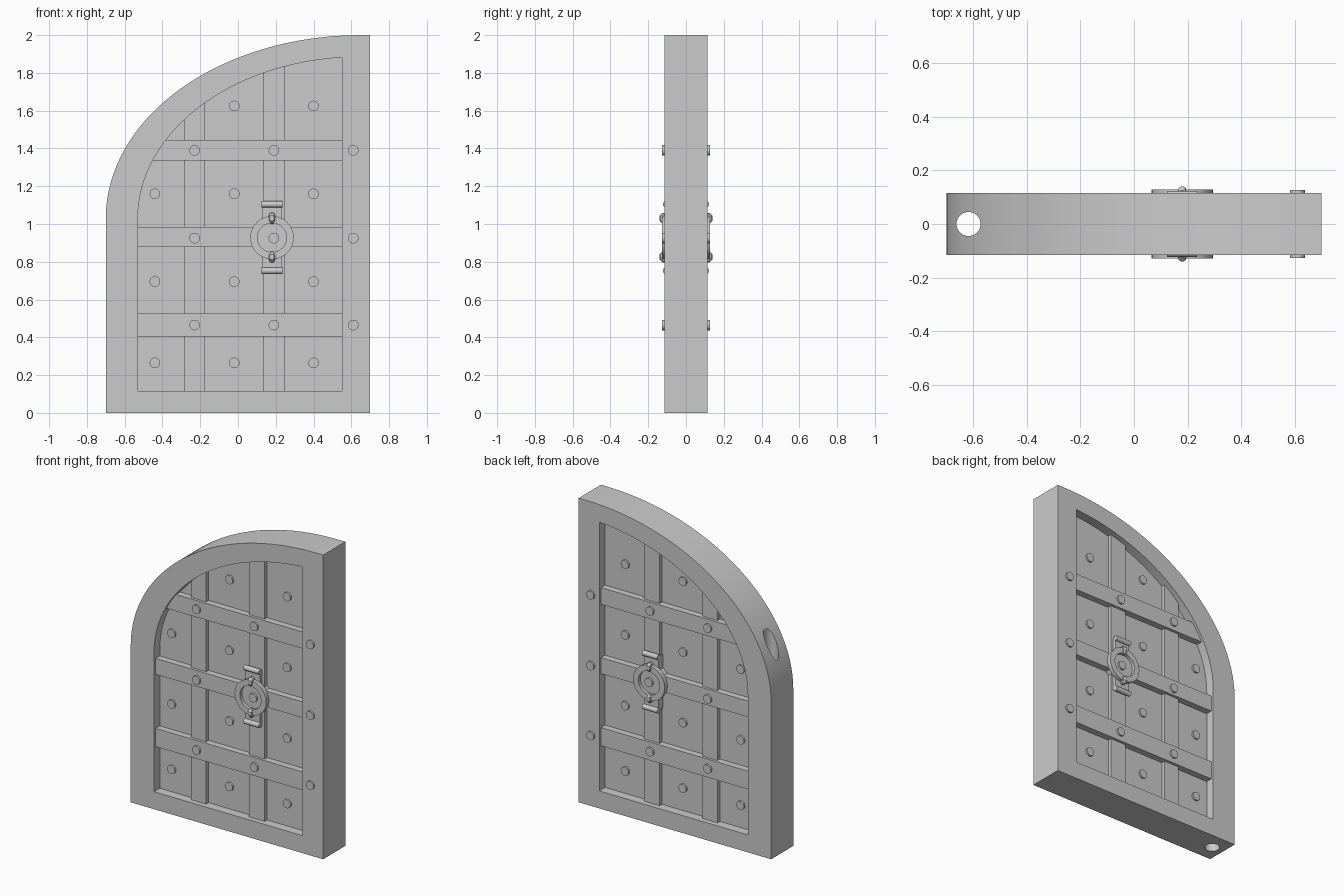
import bpy
import bmesh
from math import cos, sin, pi
from mathutils import Matrix, Vector

cube = bpy.data.objects.get("Cube")
if cube:
    bpy.data.objects.remove(cube, do_unlink=True)

# Single stone grey
GREY = (0.6, 0.6, 0.6, 1.0)
grey = bpy.data.materials.new("plain grey")
grey.use_nodes = True
grey.diffuse_color = GREY
grey.node_tree.nodes["Principled BSDF"].inputs["Base Color"].default_value = GREY


def activate(obj):
    bpy.ops.object.select_all(action='DESELECT')
    obj.select_set(True)
    bpy.context.view_layer.objects.active = obj


def smooth(obj):
    activate(obj)
    bpy.ops.object.shade_smooth_by_angle(angle=pi / 6)


def finish(name, bm):
    bmesh.ops.recalc_face_normals(bm, faces=bm.faces)
    mesh = bpy.data.meshes.new(name)
    bm.to_mesh(mesh)
    bm.free()
    mesh.materials.append(grey)
    obj = bpy.data.objects.new(name, mesh)
    bpy.context.collection.objects.link(obj)
    return obj


def box(name, x0, x1, z0, z1, depth):
    """Box reaching the same depth on both door faces."""
    bm = bmesh.new()
    bmesh.ops.create_cube(bm, size=1)
    bmesh.ops.scale(bm, vec=(x1 - x0, 2 * depth, z1 - z0), verts=bm.verts)
    bmesh.ops.translate(bm, vec=((x0 + x1) / 2, 0, (z0 + z1) / 2), verts=bm.verts)
    return finish(name, bm)


def cylinder(name, centre, radius, length, axis, sides=24):
    bm = bmesh.new()
    turn = Vector((0, 0, 1)).rotation_difference(Vector(axis)).to_matrix().to_4x4()
    bmesh.ops.create_cone(bm, cap_ends=True, segments=sides, radius1=radius,
                          radius2=radius, depth=length,
                          matrix=Matrix.Translation(centre) @ turn)
    obj = finish(name, bm)
    smooth(obj)
    return obj


def arch(name, left, right, bottom, rise, depth, steps=32):
    """Half-arch outline with a quarter-ellipse top, as a solid slab."""
    cx, spring = 0.65, 1.03
    width = cx - left
    pts = [(left, bottom)]
    for i in range(steps + 1):
        a = pi / 2 * i / steps
        x = cx - width * cos(a)
        if x < right:
            pts.append((x, spring + rise * sin(a)))
    u = max(0, cx - right) / width
    pts += [(right, spring + rise * (1 - u * u) ** 0.5), (right, bottom)]
    bm = bmesh.new()
    face = bm.faces.new([bm.verts.new((x, -depth, z)) for x, z in pts])
    out = bmesh.ops.extrude_face_region(bm, geom=[face])
    moved = [v for v in out["geom"] if isinstance(v, bmesh.types.BMVert)]
    bmesh.ops.translate(bm, vec=(0, 2 * depth, 0), verts=moved)
    return finish(name, bm)


def cut(obj, cutter):
    cutter.hide_render = True
    mod = obj.modifiers.new("cut", 'BOOLEAN')
    mod.operation = 'DIFFERENCE'
    mod.solver = 'EXACT'
    mod.object = cutter
    activate(obj)
    bpy.ops.object.modifier_apply(modifier=mod.name)
    bpy.data.objects.remove(cutter, do_unlink=True)


# Frame with its opening and the vertical hinge bore
FRAME, PANEL, STRIP, BAND = 0.115, 0.055, 0.08, 0.098
frame = arch("door_frame", -0.7, 0.7, 0, 0.97, FRAME)
cut(frame, arch("opening_cutter", -0.53, 0.55, 0.115, 0.855, 0.3))
cut(frame, cylinder("bore_cutter", (-0.618, 0, 1), 0.045, 3, (0, 0, 1), 32))
smooth(frame)

# Recessed panel, upright strips and cross bands
arch("door_panel", -0.54, 0.56, 0.105, 0.865, PANEL)
box("upright_strip_right", -0.285, -0.175, 0.1, 1.68, STRIP)
box("upright_strip_left", 0.135, 0.25, 0.1, 1.87, STRIP)
for label, z0, z1 in (("lower", 0.405, 0.525), ("middle", 0.88, 0.985), ("upper", 1.335, 1.445)):
    box(label + "_cross_band", -0.55, 0.57, z0, z1, BAND)

# Rivets pass through the door and show on both faces
HEAD = 0.012


def rivet(x, z, depth):
    cylinder("rivet", (x, 0, z), 0.028, 2 * (depth + HEAD), (0, 1, 0), 20)


for z in (0.265, 0.695, 1.16, 1.625):
    for x in (-0.44, -0.02, 0.4):
        if z < 1.5 or x > -0.4:
            rivet(x, z, PANEL)
for z in (0.465, 0.925, 1.39):
    rivet(-0.23, z, BAND)
    rivet(0.61, z, FRAME)
    if z != 0.925:
        rivet(0.19, z, BAND)

# Handle backing: plate, disc and centre stud
HX, HZ = 0.18, 0.928
box("handle_plate", HX - 0.052, HX + 0.052, HZ - 0.178, HZ + 0.178, 0.104)
cylinder("handle_disc", (HX, 0, HZ), 0.1, 0.214, (0, 1, 0), 32)
rivet(0.19, 0.925, 0.108)


def pull_ring(side):
    """Flat ring with a square section."""
    bm = bmesh.new()
    section = [(0.077, 0.1), (0.115, 0.1), (0.115, 0.128), (0.077, 0.128)]
    verts = [bm.verts.new((HX + r, side * y, HZ)) for r, y in section]
    edges = [bm.edges.new((verts[i], verts[i - 1])) for i in range(4)]
    bmesh.ops.spin(bm, geom=verts + edges, cent=(HX, 0, HZ), axis=(0, 1, 0),
                   angle=2 * pi, steps=32)
    bmesh.ops.remove_doubles(bm, verts=bm.verts, dist=0.0005)
    smooth(finish("pull_ring", bm))


def staple(side, end):
    """Round bar looped over the ring."""
    curve = bpy.data.curves.new("ring_staple", 'CURVE')
    curve.dimensions = '3D'
    curve.bevel_depth = 0.016
    curve.bevel_resolution = 3
    curve.use_fill_caps = True
    path = [(0.095, 0.117), (0.119, 0.117), (0.126, 0.11),
            (0.126, 0.095), (0.119, 0.088), (0.095, 0.088)]
    spline = curve.splines.new('POLY')
    spline.points.add(len(path) - 1)
    for point, (y, z) in zip(spline.points, path):
        point.co = (HX, side * y, HZ + end * z, 1)
    curve.materials.append(grey)
    obj = bpy.data.objects.new("ring_staple", curve)
    bpy.context.collection.objects.link(obj)
    activate(obj)
    bpy.ops.object.convert(target='MESH')
    smooth(bpy.context.view_layer.objects.active)


# Pull ring, staples and rolled plate ends on each face
for side in (-1, 1):
    pull_ring(side)
    for end in (-1, 1):
        staple(side, end)
        cylinder("plate_roll", (HX, side * 0.106, HZ + end * 0.176), 0.017,
                 0.112, (1, 0, 0), 16)
